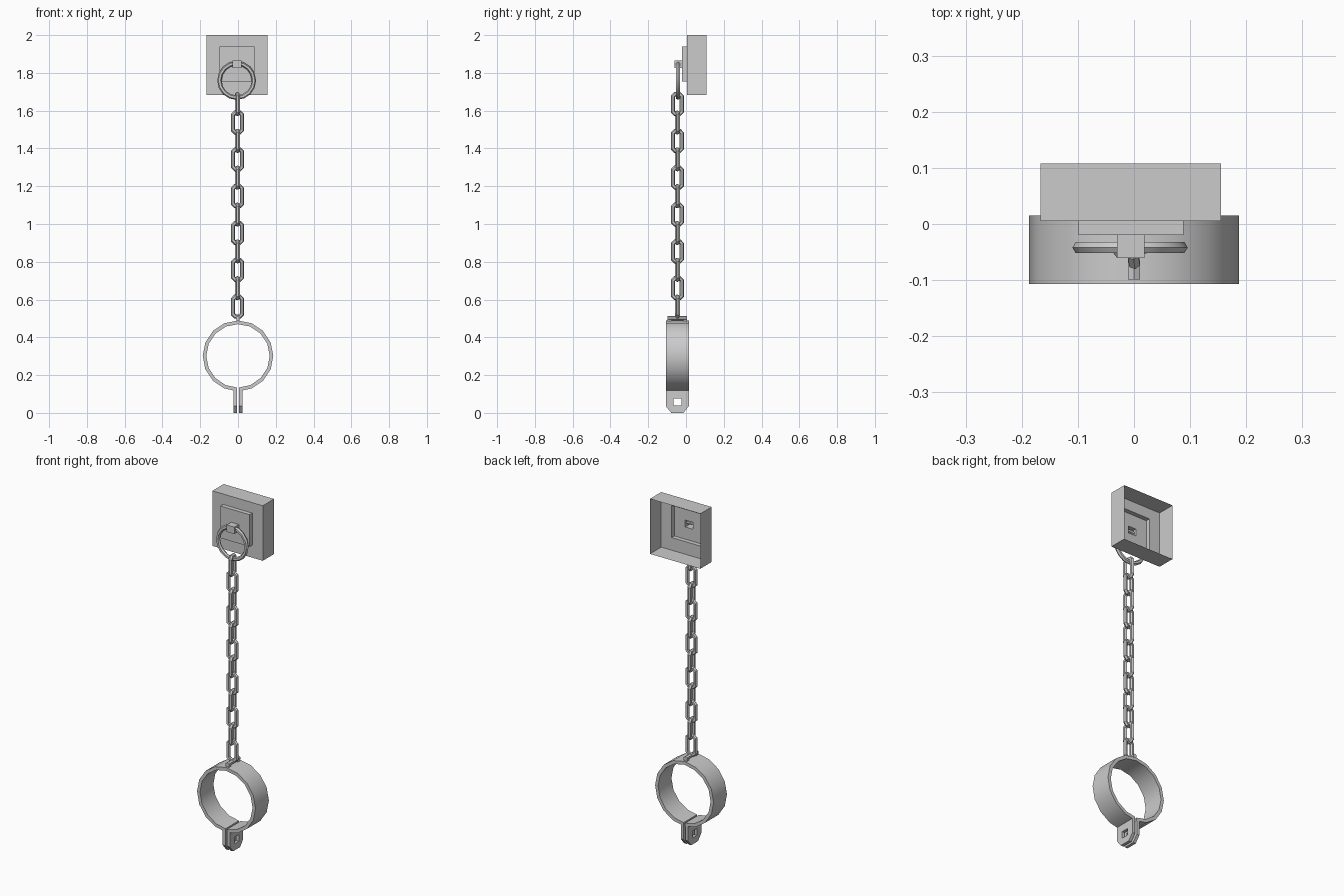
import bpy, bmesh
from math import cos, sin, pi, radians
from mathutils import Vector, Matrix

if "Cube" in bpy.data.objects:
    bpy.data.objects.remove(bpy.data.objects["Cube"])

YC = -0.046   # depth of the chain and cuff centre


def finish(name, bm, smooth=None, fix=True):
    if fix:
        bmesh.ops.recalc_face_normals(bm, faces=bm.faces)
    me = bpy.data.meshes.new(name)
    bm.to_mesh(me)
    bm.free()
    ob = bpy.data.objects.new(name, me)
    bpy.context.collection.objects.link(ob)
    if smooth:
        bpy.ops.object.select_all(action='DESELECT')
        ob.select_set(True)
        bpy.context.view_layer.objects.active = ob
        bpy.ops.object.shade_smooth_by_angle(angle=radians(smooth))
    return ob


def bridge(bm, a, b, closed=True):
    n = len(a)
    for i in range(n if closed else n - 1):
        j = (i + 1) % n
        bm.faces.new((a[i], a[j], b[j], b[i]))


def loop_tube(name, path, r, sides, loc, turn=0, smooth=None):
    """Closed tube around a planar path in xz."""
    bm = bmesh.new()
    rings = []
    n = len(path)
    for i in range(n):
        p, q, s = (Vector(path[k % n]) for k in (i - 1, i, i + 1))
        d1, d2 = (q - p).normalized(), (s - q).normalized()
        t = (d1 + d2).normalized()
        nrm = Vector((t.y, -t.x)) / max(t.dot(d1), 0.5)
        ring = []
        for k in range(sides):
            a = 2 * pi * k / sides
            o = q + nrm * r * cos(a)
            ring.append(bm.verts.new((o.x, r * sin(a), o.y)))
        rings.append(ring)
    for i in range(n):
        bridge(bm, rings[i], rings[(i + 1) % n])
    ob = finish(name, bm, smooth)
    ob.matrix_world = Matrix.Translation(loc) @ Matrix.Rotation(turn, 4, 'Z')
    return ob


# Wall mount: stepped open-backed shell (block, plate, lug for the ring)
bm = bmesh.new()
block = (-0.167, 0.155, 1.682, 2.0)
plate = (-0.099, 0.088, 1.755, 1.94)
lug = (-0.03, 0.019, 1.825, 1.865)
steps = [(block, 0.1075), (block, 0.005), (plate, 0.005), (plate, -0.02),
         (lug, -0.02), (lug, -0.061)]
prev = None
for (x0, x1, z0, z1), y in steps:
    ring = [bm.verts.new((x, y, z)) for x, z in
            ((x0, z0), (x1, z0), (x1, z1), (x0, z1))]
    if prev:
        bridge(bm, prev, ring)
    prev = ring
bm.faces.new(prev)
finish("wall_mount", bm)

# Hanging ring
circle = [(0.091 * cos(2 * pi * i / 16), 0.091 * sin(2 * pi * i / 16)) for i in range(16)]
loop_tube("hanging_ring", circle, 0.0115, 6, (-0.007, -0.042, 1.76), 0, 35)

# Chain links, alternately turned a quarter
w, h, c = 0.024, 0.0525, 0.012
link = [(w, -h + c), (w, h - c), (w - c, h), (c - w, h),
        (-w, h - c), (-w, c - h), (c - w, -h), (w - c, -h)]
for i in range(12):
    turn = radians(8 + (90 if i % 2 == 0 else 0))
    loop_tube(f"chain_link_{i + 1}", link, 0.011, 6,
              (-0.003, YC, 1.635 - i * 0.0975), turn)

# Cuff band: open polygonal ring with a gap at the bottom
bm = bmesh.new()
HW = 0.061
CZ = 0.302
angles = [-pi / 2 + 0.03] + [-pi / 2 + 2 * pi * i / 16 for i in range(1, 16)] + [1.5 * pi - 0.03]
rows = []
for a in angles:
    rows.append([bm.verts.new((r * cos(a), y, CZ + r * sin(a)))
                 for r, y in ((0.187, YC - HW), (0.187, YC + HW),
                              (0.168, YC + HW), (0.168, YC - HW))])
for a, b in zip(rows, rows[1:]):
    bridge(bm, a, b)
bm.faces.new(rows[0])
bm.faces.new(rows[-1])
finish("cuff_band", bm, 35)

# Clasp tabs: chamfered plates with square holes, mirrored about the gap
outer = [(HW, 0.128), (-HW, 0.128), (-HW, 0.036), (-0.032, 0), (0.032, 0), (HW, 0.036)]
inner = [(0.021, 0.077), (-0.021, 0.077), (-0.021, 0.055),
         (-0.021, 0.038), (0.021, 0.038), (0.021, 0.055)]
for name, s in (("left", -1), ("right", 1)):
    bm = bmesh.new()
    loops = [[bm.verts.new((s * x, YC + y, z)) for y, z in pts]
             for x, pts in ((0.006, outer), (0.023, outer), (0.023, inner), (0.006, inner))]
    for i in range(4):
        bridge(bm, loops[i], loops[(i + 1) % 4])
    finish(f"clasp_tab_{name}", bm)

# Staple on top of the cuff: bar on two short feet
bm = bmesh.new()
bmesh.ops.create_cone(bm, cap_ends=True, segments=6, radius1=0.012, radius2=0.012, depth=0.105,
                      matrix=Matrix.Translation((0, YC, 0.502)) @ Matrix.Rotation(pi / 2, 4, 'X'))
for s in (-1, 1):
    bmesh.ops.create_cube(bm, size=1, matrix=Matrix.Translation((0, YC + s * 0.042, 0.489))
                          @ Matrix.Diagonal((0.018, 0.02, 0.026, 1)))
finish("cuff_staple", bm)
